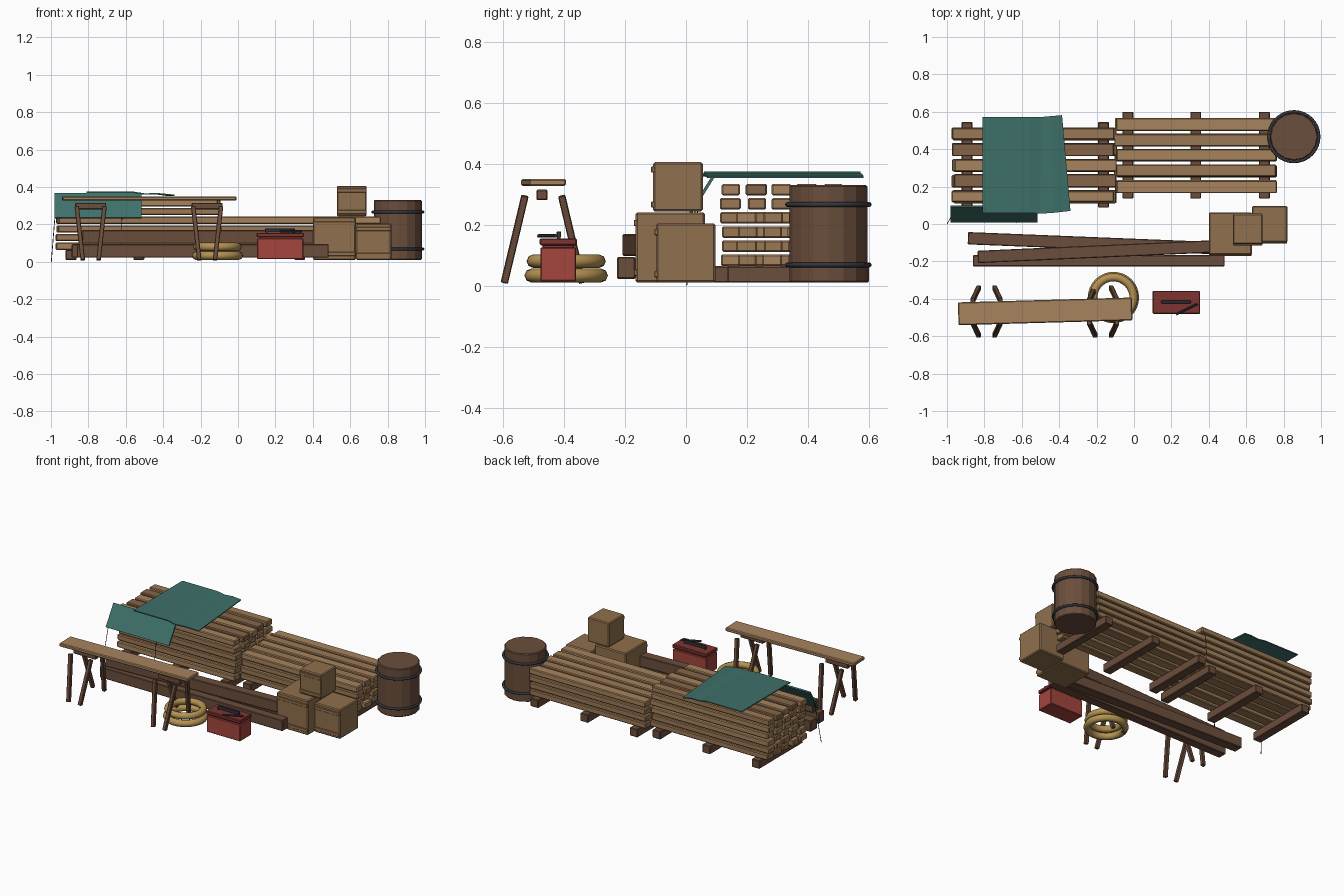
import bpy, bmesh, math, random
from mathutils import Vector, Matrix

if "Cube" in bpy.data.objects:
    bpy.data.objects.remove(bpy.data.objects["Cube"])

random.seed(4)


def mat(name, r, g, b):
    m = bpy.data.materials.new(name)
    m.diffuse_color = (r, g, b, 1)
    m.use_nodes = True
    m.node_tree.nodes["Principled BSDF"].inputs["Base Color"].default_value = m.diffuse_color
    return m


WOOD = [mat("plank_light", .39, .23, .11), mat("plank_mid", .33, .19, .09),
        mat("plank_dark", .24, .13, .065)]
CRATE = mat("crate_wood", .28, .16, .075)
DARK = mat("dark_wood", .147, .076, .045)
TEAL = mat("canvas", .048, .162, .141)
RED = mat("red_paint", .376, .061, .048)
LID = mat("dark_red_paint", .21, .035, .03)
ROPE = mat("rope", .46, .29, .085)
IRON = mat("iron", .032, .038, .048)


def finish(name, bm, material, bevel=0, seg=1):
    me = bpy.data.meshes.new(name)
    bm.to_mesh(me)
    bm.free()
    ob = bpy.data.objects.new(name, me)
    bpy.context.collection.objects.link(ob)
    me.materials.append(material)
    if bevel:
        b = ob.modifiers.new("bevel", 'BEVEL')
        b.width, b.segments, b.limit_method = bevel, seg, 'ANGLE'
    return ob


def box(name, x0, x1, y0, y1, z0, z1, material, bevel=.004, rot=0):
    """Box from its extents, optionally turned about z."""
    bm = bmesh.new()
    bmesh.ops.create_cube(bm, size=1)
    bmesh.ops.scale(bm, vec=(x1 - x0, y1 - y0, z1 - z0), verts=bm.verts)
    ob = finish(name, bm, material, bevel)
    ob.location = ((x0 + x1) / 2, (y0 + y1) / 2, (z0 + z1) / 2)
    ob.rotation_euler.z = rot
    return ob


def beam(name, a, b, w, h, material, bevel=.003):
    """Square bar running from point a to point b."""
    a, b = Vector(a), Vector(b)
    bm = bmesh.new()
    bmesh.ops.create_cube(bm, size=1)
    bmesh.ops.scale(bm, vec=((b - a).length, w, h), verts=bm.verts)
    ob = finish(name, bm, material, bevel)
    d = (b - a).normalized()
    ref = Vector((0, 0, 1)) if abs(d.z) < .7 else Vector((0, 1, 0))
    side = ref.cross(d).normalized()
    m = Matrix((d, side, d.cross(side))).transposed().to_4x4()
    ob.matrix_world = Matrix.Translation((a + b) / 2) @ m
    return ob


def rod(name, a, b, r, material, sides=8):
    a, b = Vector(a), Vector(b)
    bm = bmesh.new()
    bmesh.ops.create_cone(bm, cap_ends=True, segments=sides, radius1=r, radius2=r,
                          depth=(b - a).length)
    ob = finish(name, bm, material)
    ob.location = (a + b) / 2
    ob.rotation_euler = (b - a).to_track_quat('Z', 'Y').to_euler()
    return ob


def ring(name, loc, major, minor, material, n=32, k=8):
    bpy.ops.mesh.primitive_torus_add(location=loc, major_radius=major, minor_radius=minor,
                                     major_segments=n, minor_segments=k)
    ob = bpy.context.object
    ob.name = name
    ob.data.materials.append(material)
    bpy.ops.object.shade_smooth_by_angle(angle=math.radians(50))


def sheet(name, rows, material, thick=.007):
    """Thin cloth from two matching rows of points."""
    bm = bmesh.new()
    r0, r1 = [[bm.verts.new(p) for p in row] for row in rows]
    for i in range(len(r0) - 1):
        bm.faces.new((r0[i], r0[i + 1], r1[i + 1], r1[i]))
    ob = finish(name, bm, material)
    s = ob.modifiers.new("thickness", 'SOLIDIFY')
    s.thickness, s.offset = thick, 0


# Lumber stacks on bearers
def stack(tag, x0, x1, y_first, layers, bearers, by0, by1):
    for i, x in enumerate(bearers):
        box(f"{tag}_bearer_{i}", x - .029, x + .029, by0, by1, .01, .064, DARK)
    for k in range(layers):
        for j in range(5):
            y = y_first + j * .0835 + random.uniform(-.003, .003)
            z = .083 + k * .0463
            dx, dw = random.uniform(-.008, .008), random.uniform(-.003, .002)
            shade = random.choice((0, 0, 1, 1, 2)) if k == layers - 1 else random.choice((0, 1, 1))
            box(f"{tag}_plank_{k}_{j}", x0 + dx, x1 + dx, y - .033 - dw, y + .033 + dw,
                z - .019, z + .019, WOOD[shade], .005)


stack("tall_stack", -.967, -.1, .148, 6, (-.893, -.53, -.163), .088, .545)
stack("low_stack", -.1, .756, .2, 4, (-.033, .33, .697), .136, .6)

# Folded tarp over the tall stack, hanging flap and tie cords
sheet("tarp_top", [[(-.81, .06, .371), (-.555, .06, .371), (-.5, .055, .362),
                    (-.43, .06, .364), (-.34, .07, .356)],
                   [(-.81, .572, .371), (-.555, .572, .371), (-.497, .572, .362),
                    (-.44, .577, .364), (-.385, .582, .356)]], TEAL)
sheet("tarp_flap", [[(-.98, .012, .233), (-.515, .012, .233)],
                    [(-.98, .094, .365), (-.515, .094, .365)]], TEAL, .01)
rod("tie_cord_left", (-.975, .045, .29), (-.998, .002, 0), .002, IRON, 6)
rod("tie_cord_right", (-.62, .03, .25), (-.626, .008, .04), .002, IRON, 6)

# Heavy timbers, the third one lying on the lower two
beam("timber_front", (-.862, -.196, .058), (.485, -.196, .058), .06, .072, DARK, .004)
beam("timber_back", (-.888, -.076, .058), (.46, -.13, .058), .066, .072, DARK, .004)
beam("timber_top", (-.835, -.176, .133), (.415, -.12, .133), .066, .072, DARK, .004)


# Crates with front battens
def crate(tag, x0, x1, y0, y1, z0, z1):
    box(tag, x0, x1, y0, y1, z0, z1, CRATE, .006)
    for i, f in enumerate((.14, .85)):
        z = z0 + f * (z1 - z0)
        box(f"{tag}_batten_{i}", x0 + .002, x1 - .002, y0 - .006, y0 + .006,
            z - .01, z + .01, CRATE, .002)


crate("crate_large", .4, .63, -.165, .062, .01, .24)
crate("crate_medium", .63, .82, -.098, .096, .01, .204)
crate("crate_small", .528, .688, -.108, .055, .243, .405)

# Barrel with two iron hoops
BX, BY = .855, .467
bm = bmesh.new()
bmesh.ops.create_cone(bm, cap_ends=True, segments=16, radius1=.128, radius2=.128, depth=.32)
finish("barrel", bm, DARK, .005).location = (BX, BY, .17)
for nm, z in (("lower", .068), ("upper", .266)):
    ring(f"barrel_hoop_{nm}", (BX, BY, z), .134, .008, IRON)

# Rope coil
ring("rope_coil_lower", (-.11, -.393, .033), .114, .023, ROPE)
ring("rope_coil_upper", (-.11, -.393, .08), .108, .022, ROPE)

# Toolbox with lid, handle and a loose tool
box("toolbox", .102, .35, -.478, -.36, .014, .125, RED)
box("toolbox_neck", .112, .34, -.47, -.368, .12, .137, LID, .002)
box("toolbox_lid", .1, .353, -.48, -.358, .132, .155, LID)
box("toolbox_handle", .145, .305, -.424, -.41, .158, .178, IRON, .002)
for i, x in enumerate((.152, .298)):
    box(f"handle_post_{i}", x - .006, x + .006, -.423, -.411, .15, .165, IRON, 0)
rod("loose_tool", (.225, -.483, .163), (.34, -.427, .163), .006, IRON)

# Sawhorses with splayed legs
for i, cx in enumerate((-.788, -.165)):
    box(f"sawhorse_{i}_rail", cx - .083, cx + .083, -.491, -.454, .28, .315, DARK)
    for sx in (-1, 1):
        for sy in (-1, 1):
            beam(f"sawhorse_{i}_leg_{sx}_{sy}", (cx + sx * .042, -.468 + sy * .128, .009),
                 (cx + sx * .074, -.468 + sy * .06, .295), .024, .024, DARK)

# Work plank across the sawhorses
box("work_plank", -.94, -.01, -.528, -.406, .327, .35, WOOD[0], .005, math.radians(1.6))
